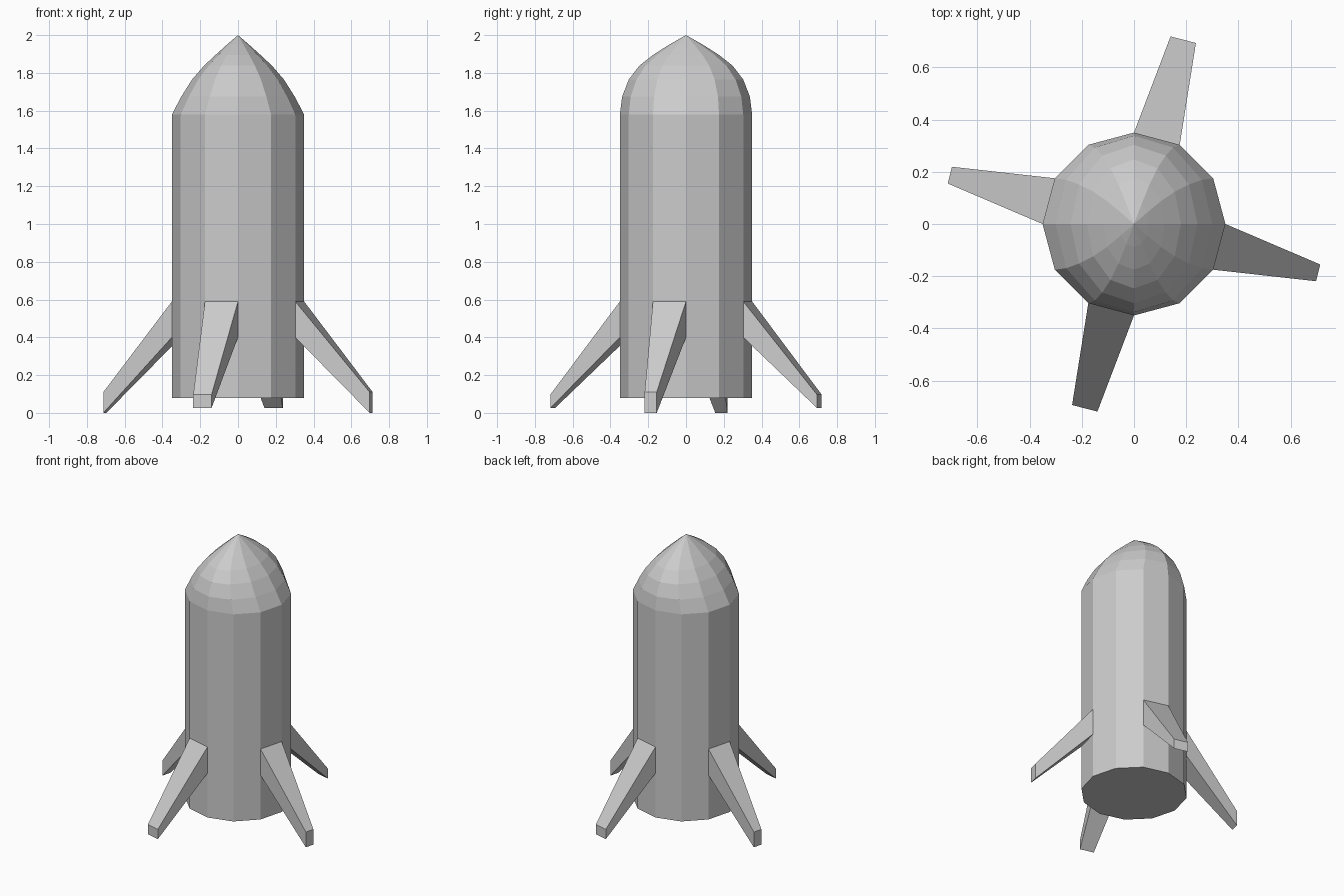
import bpy, bmesh
from math import cos, sin, radians

if "Cube" in bpy.data.objects:
    bpy.data.objects.remove(bpy.data.objects["Cube"])

SIDES, RADIUS = 12, 0.35


def make_object(name, verts, faces):
    mesh = bpy.data.meshes.new(name)
    bm = bmesh.new()
    vs = [bm.verts.new(v) for v in verts]
    for f in faces:
        bm.faces.new([vs[i] for i in f])
    bmesh.ops.recalc_face_normals(bm, faces=bm.faces[:])
    bm.to_mesh(mesh)
    bm.free()
    obj = bpy.data.objects.new(name, mesh)
    bpy.context.collection.objects.link(obj)
    return obj


def rim(deg, z, rx=RADIUS, ry=RADIUS):
    return (rx * cos(radians(deg)), ry * sin(radians(deg)), z)


# Hull and nose: twelve-sided rings (x radius, y radius, z) up to the tip;
# the nose narrows faster across x than across y
rings = [(0.35, 0.35, 0.08), (0.35, 0.35, 1.58), (0.30, 0.338, 1.675),
         (0.243, 0.303, 1.765), (0.18, 0.247, 1.838), (0.119, 0.175, 1.895),
         (0.058, 0.088, 1.95)]
verts = [rim(360 * i / SIDES, z, rx, ry)
         for rx, ry, z in rings for i in range(SIDES)]
faces = [list(range(SIDES))]
for r in range(len(rings) - 1):
    for i in range(SIDES):
        a, b, j = r * SIDES, (r + 1) * SIDES, (i + 1) % SIDES
        faces.append([a + i, a + j, b + j, b + i])
tip, last = len(verts), (len(rings) - 1) * SIDES
verts.append((0, 0, 2.0))
faces += [[last + i, last + (i + 1) % SIDES, tip] for i in range(SIDES)]
make_object("hull", verts, faces)


# Landing legs: each tapers from one hull side (start angle) to a small foot
def leg(name, deg, foot_a, foot_b, low, high):
    root = [rim(deg, 0.40), rim(deg + 30, 0.40),
            rim(deg + 30, 0.59), rim(deg, 0.59)]
    foot = [(*foot_a, low), (*foot_b, low), (*foot_b, high), (*foot_a, high)]
    sides = [[i, (i + 1) % 4, 4 + (i + 1) % 4, 4 + i] for i in range(4)]
    make_object(name, root + foot, sides + [[0, 1, 2, 3], [4, 5, 6, 7]])


for s, right_left, back_front in ((1, "right", "back"), (-1, "left", "front")):
    turn = 0 if s == 1 else 180
    leg(right_left + "_leg", turn - 30,
        (0.697 * s, -0.219 * s), (0.713 * s, -0.155 * s), 0.0, 0.11)
    leg(back_front + "_leg", turn + 60,
        (0.237 * s, 0.693 * s), (0.14 * s, 0.718 * s), 0.026, 0.097)
